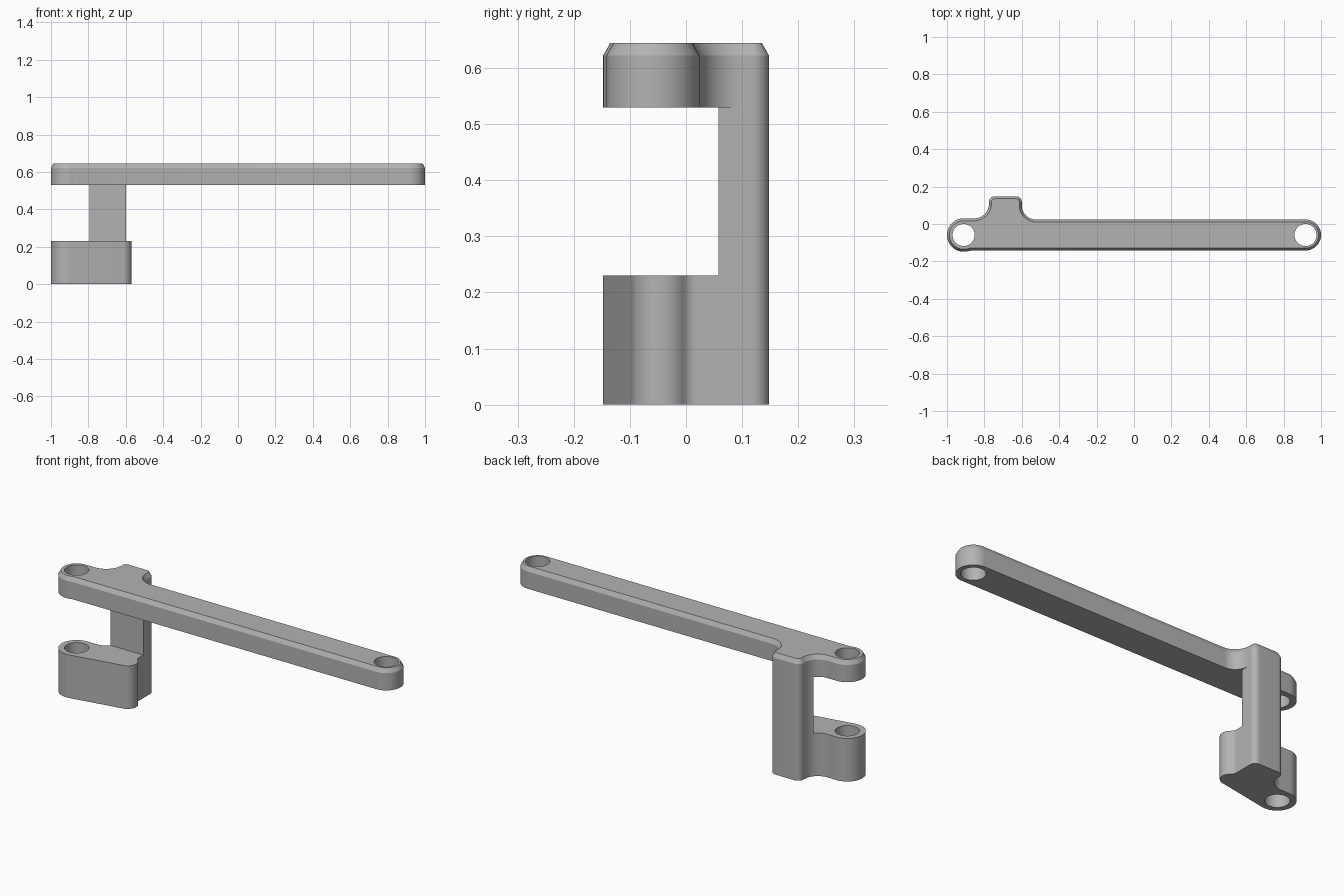
import bpy, bmesh
from math import sin, cos, radians
from mathutils import Vector

cube = bpy.data.objects.get("Cube")
if cube:
    bpy.data.objects.remove(cube, do_unlink=True)

grey = bpy.data.materials.new("plain grey")
grey.use_nodes = True
grey.diffuse_color = (0.45, 0.45, 0.45, 1)
grey.node_tree.nodes["Principled BSDF"].inputs["Base Color"].default_value = grey.diffuse_color


def arc(x, y, r, start, end):
    """Points on an arc, angles in degrees."""
    n = max(3, round(abs(end - start) / 6))
    angles = [radians(start + (end - start) * i / n) for i in range(n + 1)]
    return [Vector((x + r * cos(a), y + r * sin(a))) for a in angles]


def inset(outline, d):
    """Move a clockwise outline inward by d."""
    result = []
    for i, p in enumerate(outline):
        a = (p - outline[i - 1]).normalized()
        b = (outline[(i + 1) % len(outline)] - p).normalized()
        t = (a + b).normalized()
        result.append(p + Vector((t.y, -t.x)) * d / max(0.5, t.dot(a)))
    return result


def prism(name, layers):
    """Solid through stacked (outline, height) layers."""
    bm = bmesh.new()
    rings = [[bm.verts.new((p.x, p.y, z)) for p in pts] for pts, z in layers]
    bm.faces.new(rings[0])
    bm.faces.new(rings[-1])
    for low, high in zip(rings, rings[1:]):
        for i in range(len(low)):
            bm.faces.new((low[i - 1], low[i], high[i], high[i - 1]))
    bmesh.ops.remove_doubles(bm, verts=bm.verts, dist=0.0003)
    bmesh.ops.recalc_face_normals(bm, faces=bm.faces)
    mesh = bpy.data.meshes.new(name)
    bm.to_mesh(mesh)
    bm.free()
    mesh.materials.append(grey)
    obj = bpy.data.objects.new(name, mesh)
    bpy.context.collection.objects.link(obj)
    return obj


def select(obj):
    bpy.ops.object.select_all(action='DESELECT')
    obj.select_set(True)
    bpy.context.view_layer.objects.active = obj


def drill(obj, x):
    """Cut a vertical pin hole."""
    circle = arc(x, HOLE_Y, 0.059, 360, 0)[:-1]
    cutter = prism("hole_cutter", [(circle, -1), (circle, 2)])
    cutter.hide_render = True
    mod = obj.modifiers.new("hole", 'BOOLEAN')
    mod.object = cutter
    mod.solver = 'EXACT'
    select(obj)
    bpy.ops.object.modifier_apply(modifier=mod.name)
    bpy.data.objects.remove(cutter, do_unlink=True)


HOLE_Y = -0.059
LEFT_X, RIGHT_X = -0.911, 0.917
BLOCK_TOP, ARM_BOTTOM, ARM_TOP = 0.23, 0.53, 0.645

# Outline pieces shared by the parts, all clockwise
post_back = arc(-0.745, 0.118, 0.03, 180, 90) + arc(-0.63, 0.118, 0.03, 90, 0)


def left_fillet(start):
    return arc(-0.855, 0.11, 0.08, start, 0)


# Long arm with chamfered top
arm_outline = (arc(LEFT_X, HOLE_Y, 0.089, -69, -270) + left_fillet(-90) + post_back
               + arc(-0.525, 0.099, 0.075, 180, 270)
               + arc(RIGHT_X, HOLE_Y, 0.083, 90, -90))
arm = prism("long_arm", [(arm_outline, ARM_BOTTOM), (arm_outline, ARM_TOP - 0.023),
                         (inset(arm_outline, 0.013), ARM_TOP)])
drill(arm, LEFT_X)
drill(arm, RIGHT_X)

# Lower block with slanted front
block_outline = (arc(LEFT_X, HOLE_Y, 0.089, -79.7, -270) + left_fillet(-90) + post_back
                 + arc(-0.57, 0.0187, 0.03, 180, 231.9)
                 + arc(-0.62, -0.045, 0.051, 51.9, -79.7))
block = prism("lower_block", [(block_outline, 0), (block_outline, BLOCK_TOP)])
drill(block, LEFT_X)

# Post joining block and arm
post_outline = left_fillet(-40.5) + post_back + [Vector((-0.6, 0.058))]
post = prism("post", [(post_outline, BLOCK_TOP), (post_outline, ARM_BOTTOM)])

for obj in (arm, block, post):
    select(obj)
    bpy.ops.object.shade_smooth_by_angle(angle=radians(25))
